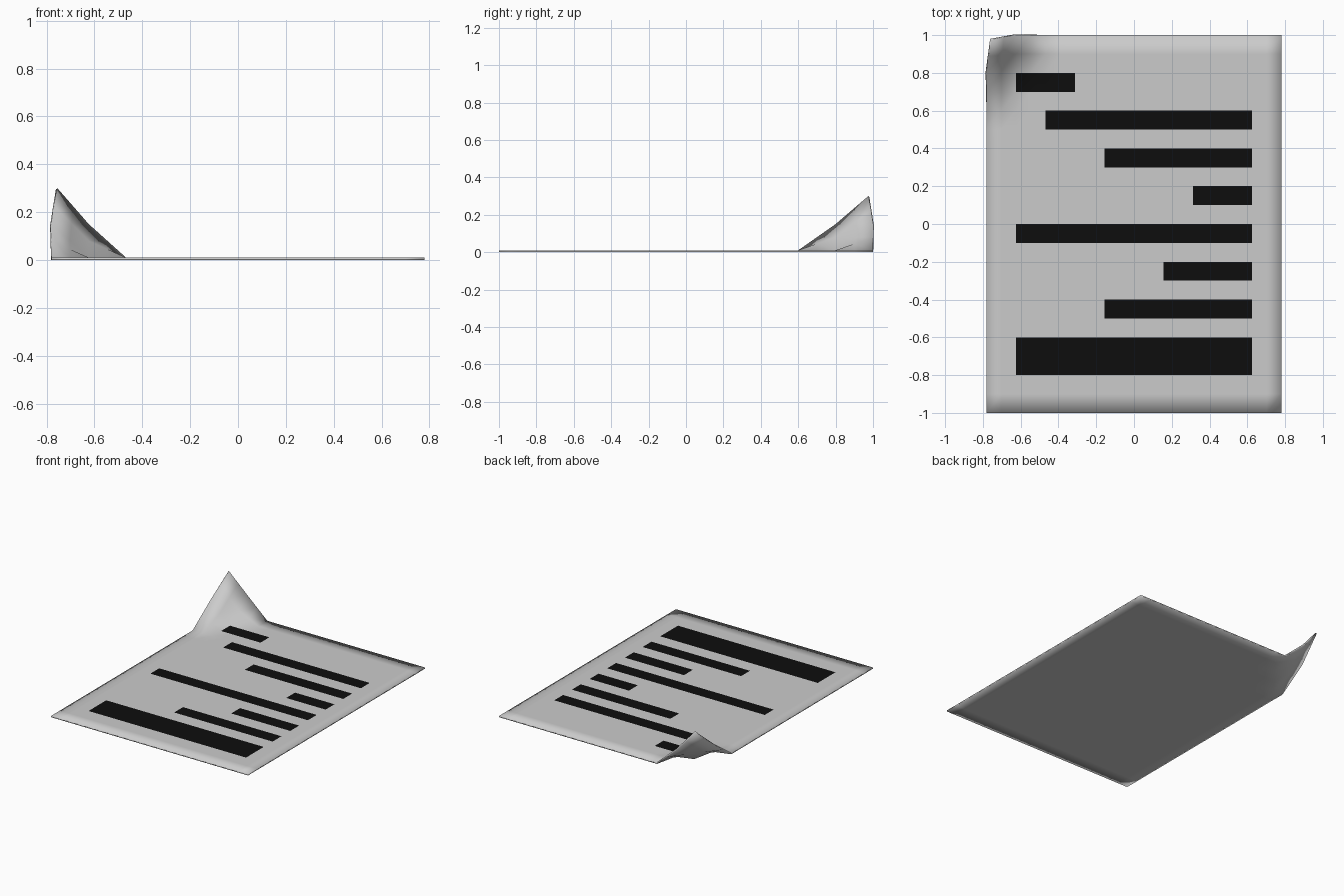
import bpy, bmesh, math
from mathutils import Vector

if "Cube" in bpy.data.objects:
    bpy.data.objects.remove(bpy.data.objects["Cube"])

W, T = 0.78, 0.01          # half width, thickness
N = 20                     # cells each way
CX, CY = 2 * W / 10, 0.2   # coarse cell controlling the lifted corner

# Lifted corner: offsets at coarse nodes counted from the back left corner
LIFT = {(0, 0): Vector((0.025, -0.025, 0.29)),
        (1, 0): Vector((0, 0, 0.14)),
        (0, 1): Vector((0, 0, 0.14))}

# Text bars: y low, y high, x start, x end (x in coarse cells)
BARS = [(0.7, 0.8, -4, -2), (0.5, 0.6, -3, 4), (0.3, 0.4, -1, 4),
        (0.1, 0.2, 2, 4), (-0.1, 0.0, -4, 4), (-0.3, -0.2, 1, 4),
        (-0.5, -0.4, -1, 4), (-0.8, -0.6, -4, 4)]


def material(name, colour):
    m = bpy.data.materials.new(name)
    m.diffuse_color = colour
    m.use_nodes = True
    m.node_tree.nodes["Principled BSDF"].inputs["Base Color"].default_value = m.diffuse_color
    return m


# Flat sheet
bm = bmesh.new()
bmesh.ops.create_grid(bm, x_segments=N, y_segments=N, size=1)
for v in bm.verts:
    v.co = Vector((v.co.x * W, v.co.y, T))

# Printed bars as coloured faces (slot 0 ink, slot 1 paper)
for f in bm.faces:
    c = f.calc_center_median()
    f.material_index = 1
    for y0, y1, a, b in BARS:
        if y0 < c.y < y1 and a * CX < c.x < b * CX:
            f.material_index = 0

# Curled corner
for v in bm.verts:
    u, w = (v.co.x + W) / CX, (1 - v.co.y) / CY
    off = Vector((0, 0, 0))
    for (i, j), d in LIFT.items():
        off += d * max(0, 1 - abs(u - i)) * max(0, 1 - abs(w - j))
    v.co += off

me = bpy.data.meshes.new("paper_sheet")
bm.to_mesh(me)
bm.free()
me.materials.append(material("ink", (0.004, 0.004, 0.004, 1)))
me.materials.append(material("paper", (0.8, 0.8, 0.8, 1)))
sheet = bpy.data.objects.new("paper_sheet", me)
bpy.context.collection.objects.link(sheet)

# Smooth shading, then thickness with a plain underside
bpy.context.view_layer.objects.active = sheet
sheet.select_set(True)
bpy.ops.object.shade_smooth_by_angle(angle=math.radians(60))
s = sheet.modifiers.new("thickness", 'SOLIDIFY')
s.thickness = T
s.offset = -1
s.material_offset = 1
s.material_offset_rim = 1
for e in sheet.data.edges:
    e.use_edge_sharp = False
